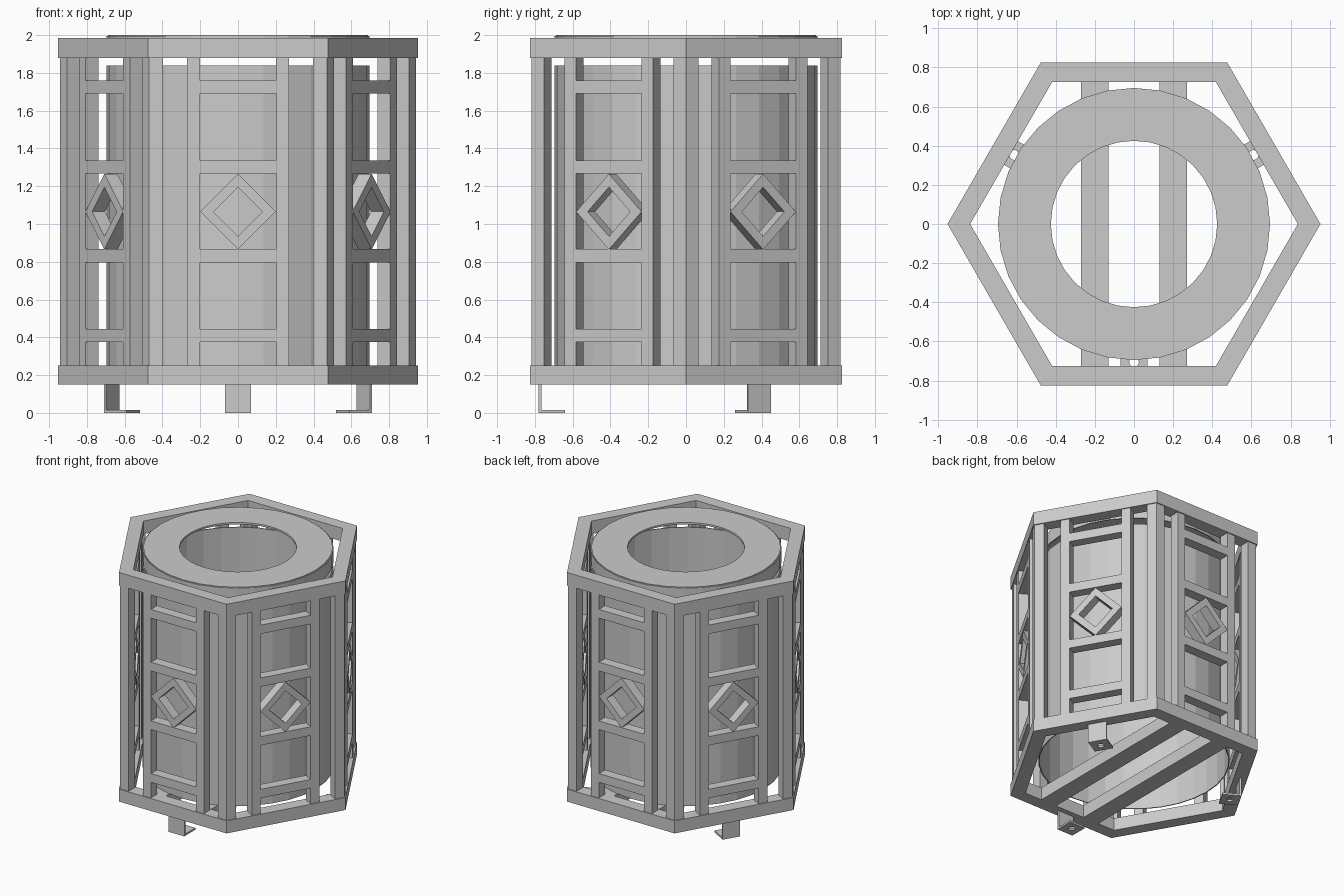
import bpy, bmesh
from math import sin, cos, pi, radians, sqrt
from mathutils import Matrix

if "Cube" in bpy.data.objects:
    bpy.data.objects.remove(bpy.data.objects["Cube"])

CENTRE_Z = 1.065
OUT, INN = 0.817, 0.737          # depth range of the side lattice


def finish(bm, name, mat):
    bmesh.ops.transform(bm, matrix=mat, verts=bm.verts)
    bmesh.ops.recalc_face_normals(bm, faces=bm.faces)
    me = bpy.data.meshes.new(name)
    bm.to_mesh(me)
    bm.free()
    ob = bpy.data.objects.new(name, me)
    bpy.context.collection.objects.link(ob)
    return ob


def prism(name, pts, z0, z1, mat=Matrix()):
    """Extrude a closed outline from z0 to z1."""
    bm = bmesh.new()
    lo = [bm.verts.new((x, y, z0)) for x, y in pts]
    hi = [bm.verts.new((x, y, z1)) for x, y in pts]
    bm.faces.new(lo)
    bm.faces.new(hi)
    for i in range(len(pts)):
        j = (i + 1) % len(pts)
        bm.faces.new((lo[i], lo[j], hi[j], hi[i]))
    return finish(bm, name, mat)


def band(name, outer, inner, z0, z1, mat=Matrix()):
    """Closed ring between two outlines with equal point counts."""
    bm = bmesh.new()
    loops = [[bm.verts.new((x, y, z)) for x, y in p]
             for p, z in ((outer, z0), (outer, z1), (inner, z1), (inner, z0))]
    n = len(outer)
    for a in range(4):
        p, q = loops[a], loops[(a + 1) % 4]
        for i in range(n):
            j = (i + 1) % n
            bm.faces.new((p[i], p[j], q[j], q[i]))
    return finish(bm, name, mat)


def box(name, x0, x1, y0, y1, z0, z1, mat=Matrix()):
    return prism(name, [(x0, y0), (x1, y0), (x1, y1), (x0, y1)], z0, z1, mat)


def circle(r, n, cx=0, cy=0, start=0):
    return [(cx + r * cos(start + 2 * pi * i / n), cy + r * sin(start + 2 * pi * i / n))
            for i in range(n)]


def hexagon(apothem):
    return circle(apothem / cos(pi / 6), 6)


# hexagonal frame rings and floor bars
band("bottom_ring", hexagon(0.825), hexagon(0.725), 0.15, 0.25)
band("top_ring", hexagon(0.825), hexagon(0.725), 1.88, 1.985)
for s in (-1, 1):
    box("floor_bar", s * 0.2 - 0.07, s * 0.2 + 0.07, -0.73, 0.73, 0.15, 0.25)

# inner bin, open at both ends, and flat ring lid with rim
band("bin_wall", circle(0.695, 32), circle(0.687, 32), 0.25, 1.84)
band("lid", circle(0.688, 32), circle(0.425, 32), 1.985, 2.0)
band("lid_rim", circle(0.695, 32), circle(0.687, 32), 1.89, 1.995)

# corner post: angle section wrapped round the left front-face corner
half = OUT / sqrt(3)
W, T = 0.075, OUT - INN
leg = [(-half, -OUT), (-half + W, -OUT), (-half + W, -INN), (-INN / sqrt(3), -INN)]
# mirror the leg across the corner's diagonal (direction 240 degrees)
c2, s2 = cos(radians(480)), sin(radians(480))
mirrored = [(x * c2 + y * s2, x * s2 - y * c2) for x, y in (leg[2], leg[1])]
post = leg + mirrored

upright = Matrix.Rotation(pi / 2, 4, 'X')
for k in range(6):
    turn = Matrix.Rotation(k * pi / 3, 4, 'Z')
    prism("corner_post", post, 0.25, 1.88, turn)
    # side panel: two uprights, four rails and a diamond
    for s in (-1, 1):
        box("panel_upright", s * 0.235 - 0.035, s * 0.235 + 0.035, -OUT, -INN, 0.25, 1.88, turn)
    for z in (0.41, 0.832, 1.302, 1.725):
        box("panel_rail", -0.2, 0.2, -OUT, -INN, z - 0.035, z + 0.035, turn)
    band("diamond", circle(0.2, 4, 0, CENTRE_Z), circle(0.13, 4, 0, CENTRE_Z),
         INN, OUT, turn @ upright)

# three angled feet with a bolt hole
for k in (0, 2, 4):
    turn = Matrix.Rotation(k * pi / 3, 4, 'Z')
    box("foot_plate", -0.07, 0.07, -0.78, -0.765, 0, 0.15, turn)
    unit = circle(1, 16)
    square = [(0.07 * x / max(abs(x), abs(y)), -0.705 + 0.065 * y / max(abs(x), abs(y)))
              for x, y in unit]
    band("foot_base", square, circle(0.025, 16, 0, -0.705), 0, 0.015, turn)
